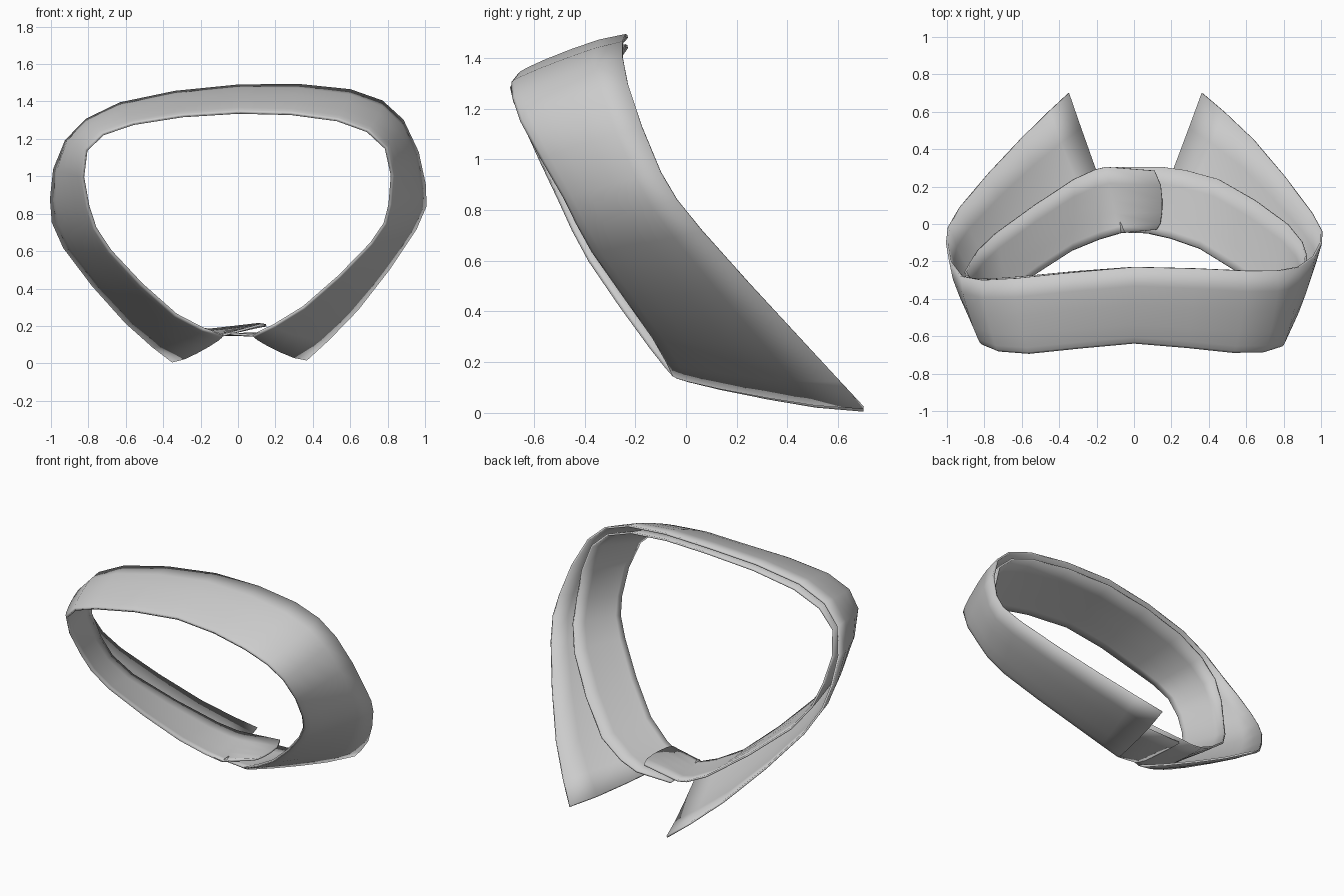
import bpy
import math
from mathutils import Vector

cube = bpy.data.objects.get("Cube")
if cube:
    bpy.data.objects.remove(cube, do_unlink=True)

# One plain cloth colour
cloth = bpy.data.materials.new("grey_cloth")
cloth.use_nodes = True
colour = (0.6, 0.6, 0.6, 1.0)
cloth.diffuse_color = colour
cloth.node_tree.nodes["Principled BSDF"].inputs["Base Color"].default_value = colour

# Guide curves, running from the right collar point round the back to the left
leaf_edge = [
    (-.35, .70, .01), (-.60, .46, .22), (-.93, .09, .62), (-1, -.10, .88),
    (-.92, -.28, 1.19), (-.63, -.29, 1.39), (0, -.23, 1.485), (.60, -.25, 1.46),
    (.88, -.23, 1.30), (1, -.10, .95), (.95, .06, .72), (.64, .45, .29), (.365, .70, .02)]
fold_edge = [
    (-.08, -.05, .15), (-.33, -.14, .26), (-.68, -.38, .60), (-.80, -.50, .84),
    (-.81, -.64, 1.14), (-.56, -.69, 1.28), (0, -.635, 1.34), (.53, -.685, 1.30),
    (.79, -.65, 1.15), (.81, -.48, .85), (.71, -.37, .64), (.35, -.13, .30), (.08, -.05, .15)]
stand_edge = [
    (-.15, .305, .18), (-.32, .24, .23), (-.74, -.05, .55), (-.87, -.20, .82),
    (-.88, -.29, 1.15), (-.60, -.28, 1.35), (0, -.23, 1.445), (.58, -.25, 1.42),
    (.86, -.24, 1.26), (.92, -.17, .92), (.82, 0, .66), (.45, .24, .28), (.15, .305, .16)]


def refine(points):
    """Double the points of a guide with smooth in-between points."""
    pts = [Vector(p) for p in points]
    last = len(pts) - 1
    result = []
    for i in range(last):
        before, after = pts[max(i - 1, 0)], pts[min(i + 2, last)]
        middle = (pts[i] + pts[i + 1]) * 9 / 16 - (before + after) / 16
        result += [pts[i], middle]
    return result + [pts[-1]]


def outward(point):
    """Direction away from the middle of the neck opening."""
    return Vector((point.x, 0, point.z - 0.8)).normalized()


def build_band(name, start, end, steps, puff, end_bulge=0):
    """Loft a strip of cloth between two guides and give it thickness."""
    verts, faces = [], []
    for i, (a, b) in enumerate(zip(start, end)):
        for t in steps:
            arch = math.sqrt(4 * t * (1 - t))
            point = a.lerp(b, t) + outward(a) * puff * arch
            if i == 0:
                point.x += end_bulge * arch
            verts.append(point)
    n = len(steps)
    for i in range(len(start) - 1):
        for j in range(n - 1):
            k = i * n + j
            faces.append((k, k + 1, k + n + 1, k + n))
    mesh = bpy.data.meshes.new(name)
    mesh.from_pydata(verts, [], faces)
    mesh.materials.append(cloth)
    band = bpy.data.objects.new(name, mesh)
    bpy.context.collection.objects.link(band)
    solid = band.modifiers.new("thickness", "SOLIDIFY")
    solid.thickness = 0.012
    solid.offset = 0
    bpy.ops.object.select_all(action="DESELECT")
    band.select_set(True)
    bpy.context.view_layer.objects.active = band
    bpy.ops.object.shade_smooth_by_angle(angle=math.radians(40))
    return band


fold = refine(fold_edge)

# Turned-down collar leaf with a rounded fold
build_band("collar_leaf", fold, refine(leaf_edge),
           [0, 0.02, 0.08, 0.25, 0.5, 0.75, 1], 0.022)

# Inner stand, with tabs that overlap at the front
upper_tab = Vector((.12, -.03, .205)), Vector((.11, .285, .21))
lower_tab = Vector((-.07, -.045, .16)), Vector((-.10, .305, .155))
stand_fold = [upper_tab[0]] + fold + [lower_tab[0]]
stand_free = [upper_tab[1]] + refine(stand_edge) + [lower_tab[1]]
build_band("collar_stand", stand_fold, stand_free,
           [0, 0.1, 0.3, 0.5, 0.75, 1], 0.004, end_bulge=0.035)
